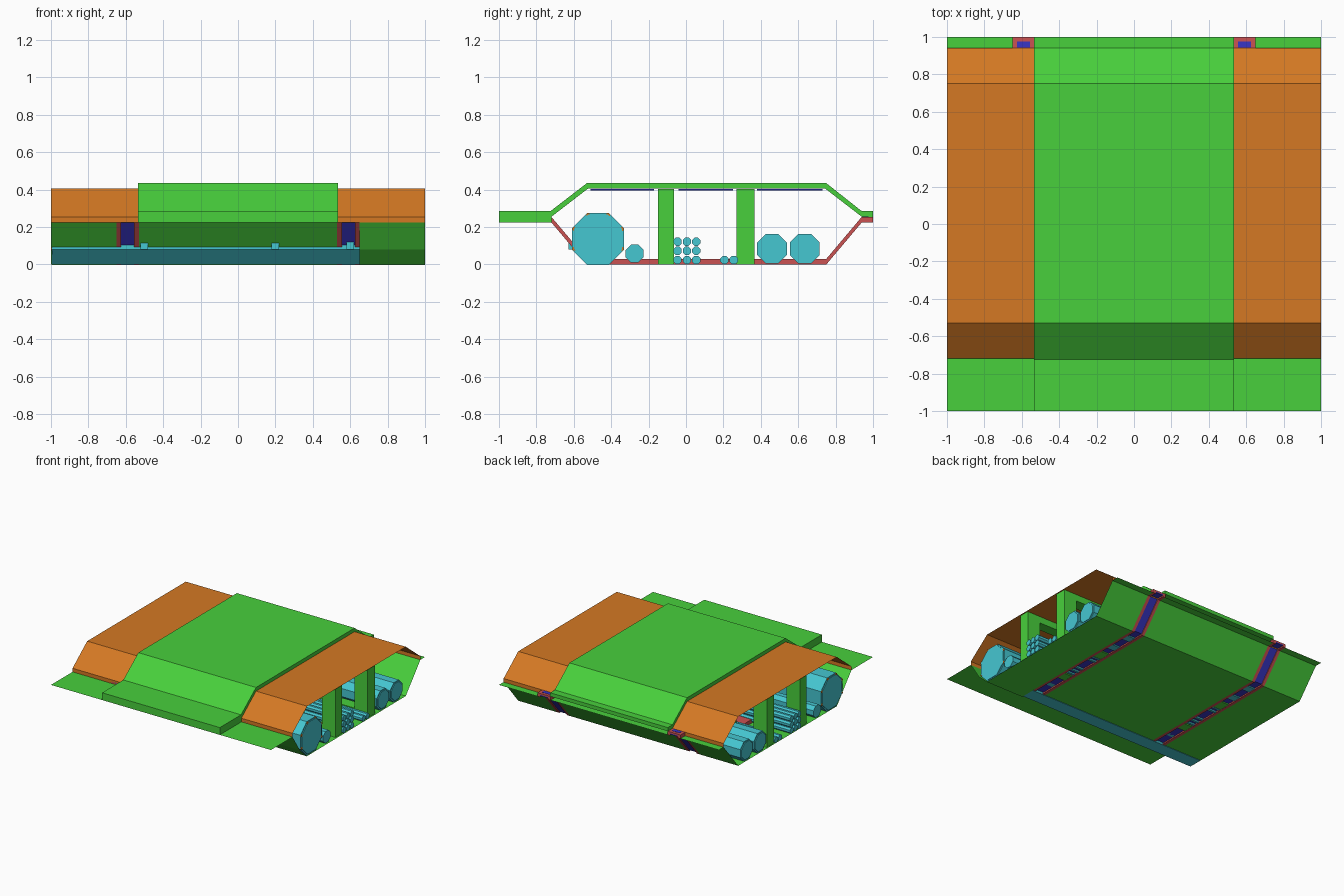
import bpy, bmesh
from math import sin, cos, pi

cube = bpy.data.objects.get("Cube")
if cube:
    bpy.data.objects.remove(cube)


def material(name, rgb):
    m = bpy.data.materials.new(name)
    m.use_nodes = True
    m.diffuse_color = (*rgb, 1)
    m.node_tree.nodes["Principled BSDF"].inputs["Base Color"].default_value = (*rgb, 1)
    return m


green = material("green", (0.065, 0.63, 0.045))
orange = material("orange", (0.66, 0.19, 0.017))
teal = material("teal", (0.06, 0.57, 0.64))
red = material("red", (0.6, 0.085, 0.085))
blue = material("blue", (0.04, 0.035, 0.56))


def extrude(name, profile, x0, x1, mat, closed=True):
    """Sweep a (y, z) profile along x, as a solid or as an open sheet."""
    bm = bmesh.new()
    a = [bm.verts.new((x0, y, z)) for y, z in profile]
    b = [bm.verts.new((x1, y, z)) for y, z in profile]
    n = len(profile)
    for i in range(n if closed else n - 1):
        j = (i + 1) % n
        bm.faces.new((a[i], a[j], b[j], b[i]))
    if closed:
        bm.faces.new(a)
        bm.faces.new(b)
    bmesh.ops.recalc_face_normals(bm, faces=bm.faces)
    me = bpy.data.meshes.new(name)
    bm.to_mesh(me)
    bm.free()
    me.materials.append(mat)
    ob = bpy.data.objects.new(name, me)
    bpy.context.collection.objects.link(ob)
    return ob


def box(name, x0, x1, y0, y1, z0, z1, mat):
    extrude(name, [(y0, z0), (y1, z0), (y1, z1), (y0, z1)], x0, x1, mat)


def layer(path, low, high):
    """Closed band following a path, between two heights above it."""
    return [(y, z + low) for y, z in path] + [(y, z + high) for y, z in reversed(path)]


def octagon(y, z, r):
    R = r / cos(pi / 8)
    return [(y + R * cos(pi / 8 + k * pi / 4), z + R * sin(pi / 8 + k * pi / 4))
            for k in range(8)]


# Lower hull sheets, leaving slots for the two rails
hull = [(-0.72, 0.225), (-0.53, 0), (0.75, 0), (0.94, 0.225), (1, 0.225)]
hull_left = [(-0.72, 0.225), (-0.625, 0.08), (-0.535, -0.004)] + hull[2:]
extrude("hull_right", hull, -1, -0.65, green, False)
extrude("hull_center", hull, -0.53, 0.53, green, False)
extrude("hull_left", hull_left, 0.65, 1, green, False)
extrude("front_plate", [(-1, 0.225), (-0.72, 0.225)], -1, 1, green, False)

# Thick central roof with front and rear lips
extrude("center_roof", [(-1, 0.225), (-1, 0.285), (-0.725, 0.285), (-0.53, 0.435),
                        (0.75, 0.435), (0.94, 0.285), (1, 0.285), (1, 0.255),
                        (0.94, 0.255), (0.745, 0.405), (-0.525, 0.405),
                        (-0.72, 0.255), (-0.72, 0.225)], -0.535, 0.535, green)

# Side roof sheets and rails, mirrored left and right
side_roof = [(-0.72, 0.225), (-0.72, 0.255), (-0.53, 0.405),
             (0.75, 0.405), (0.94, 0.255), (0.94, 0.225)]
for s, side in ((-1, "right"), (1, "left")):
    extrude(side + "_roof", side_roof, s * 0.535, s, orange, False)
    for x0, x1 in ((0.53, 0.555), (0.625, 0.65)):
        extrude(side + "_rail_wall", layer(hull, 0, 0.03), s * x0, s * x1, red)
    extrude(side + "_rail_cover", layer(hull, 0.018, 0.03), s * 0.555, s * 0.625, red)
    extrude(side + "_rail_strip", layer(hull, 0.01, 0.018), s * 0.555, s * 0.625, blue)
    box(side + "_rail_end", s * 0.555, s * 0.625, 0.945, 0.977, 0.252, 0.257, blue)

# Bulkhead frames: top and bottom bars joined by posts
for y0, y1 in ((-0.15, -0.065), (0.27, 0.365)):
    box("bulkhead_top", -0.99, 0.99, y0, y1, 0.35, 0.404, green)
    box("bulkhead_base", -0.99, 0.99, y0, y1, 0.001, 0.05, green)
    for x in (-0.93, -0.59, -0.2, 0.2, 0.59, 0.93):
        box("bulkhead_post", x - 0.06, x + 0.06, y0, y1, 0.002, 0.403, green)

# Ceiling strips
for y0, y1 in ((-0.51, -0.17), (-0.04, 0.25), (0.38, 0.73)):
    box("ceiling_strip", -0.5, 0.5, y0, y1, 0.395, 0.404, blue)

# Large tanks with raised end caps
for name, y, z, r in (("front_tank", -0.47, 0.137, 0.139),
                      ("rear_tank_a", 0.46, 0.084, 0.08),
                      ("rear_tank_b", 0.635, 0.084, 0.08)):
    extrude(name, octagon(y, z, r), -0.994, 0.994, teal)
    for s in (-1, 1):
        extrude(name + "_cap", octagon(y, z, r - 0.01), s * 0.99, s, teal)

# Orange studs at the corners of the front tank
for y, z in octagon(-0.47, 0.137, 0.127):
    if z > 0.04:
        for s in (-1, 1):
            extrude("tank_stud", octagon(y, z, 0.01), s * 0.985, s, orange)

# Small tank, rod stack and loose rods
extrude("small_tank", octagon(-0.275, 0.058, 0.048), -1, 1, teal)
rods = [(y, z) for y in (-0.045, 0.005, 0.055) for z in (0.024, 0.073, 0.122)]
for y, z in rods + [(0.205, 0.024), (0.255, 0.024)]:
    extrude("rod", octagon(y, z, 0.022), -1, 1, teal)

# Brackets on the front tank
for x in (-0.5, 0.2, 0.6):
    box("tank_bracket", x - 0.02, x + 0.02, -0.627, -0.59, 0.08, 0.12, teal)
